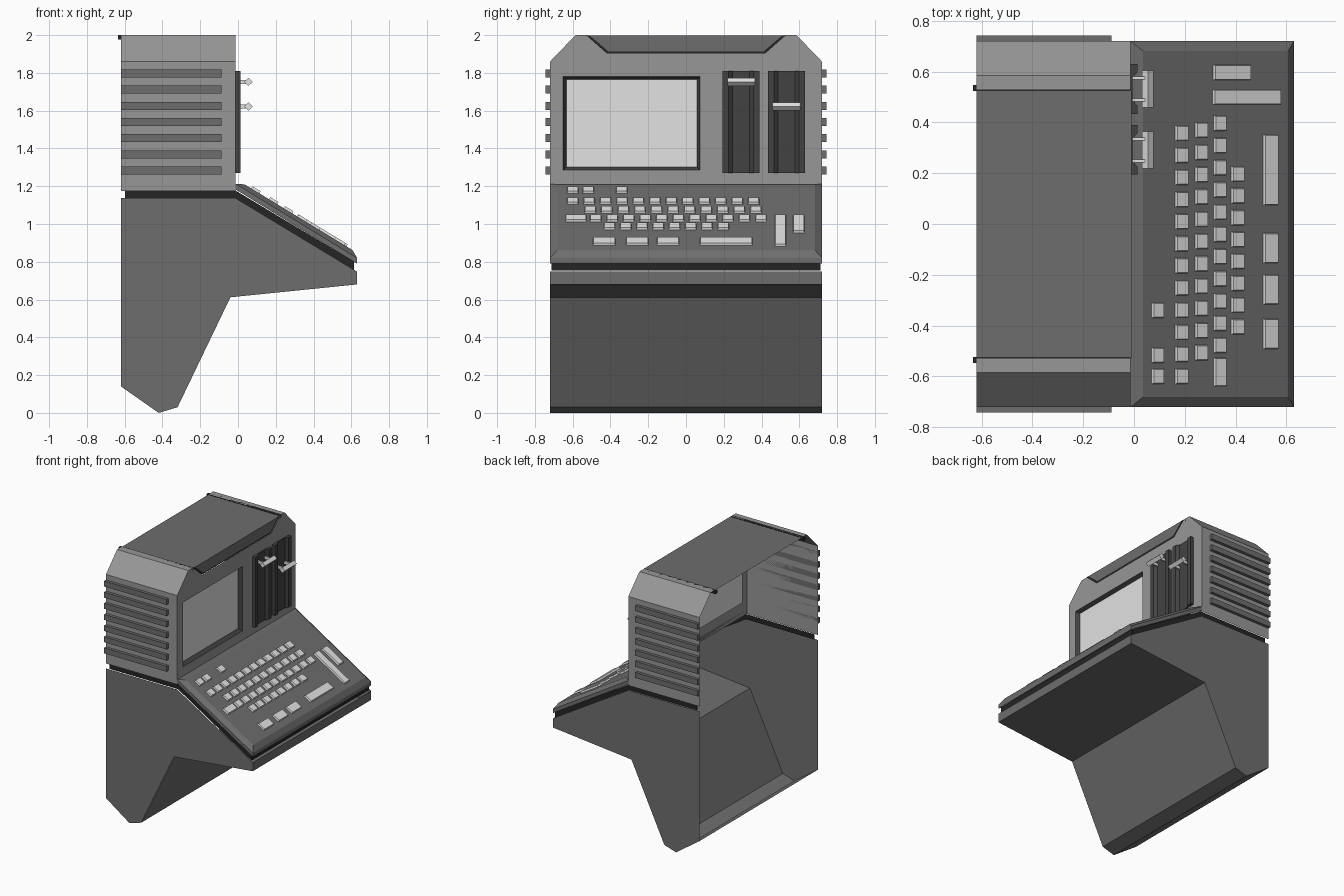
import bpy, bmesh
from mathutils import Vector

if "Cube" in bpy.data.objects:
    bpy.data.objects.remove(bpy.data.objects["Cube"])


def material(name, v):
    m = bpy.data.materials.new(name)
    m.diffuse_color = (v, v, v, 1)
    m.use_nodes = True
    m.node_tree.nodes["Principled BSDF"].inputs["Base Color"].default_value = m.diffuse_color
    return m


SHELL = material("mid grey shell", 0.31)
BODY = material("dark grey body", 0.155)
BAY = material("charcoal", 0.055)
TRIM = material("black trim", 0.018)
LIGHT = material("pale grey", 0.76)


def finish(bm, name, mat):
    bmesh.ops.remove_doubles(bm, verts=bm.verts, dist=1e-5)
    bmesh.ops.recalc_face_normals(bm, faces=bm.faces)
    me = bpy.data.meshes.new(name)
    bm.to_mesh(me)
    bm.free()
    me.materials.append(mat)
    ob = bpy.data.objects.new(name, me)
    bpy.context.collection.objects.link(ob)
    return ob


def face(bm, pts):
    return bm.faces.new([bm.verts.new(p) for p in pts])


def ribbon(bm, a, b):
    """Quads between two equally long open paths."""
    for i in range(len(a) - 1):
        face(bm, [a[i], a[i + 1], b[i + 1], b[i]])


def box(bm, x0, x1, y0, y1, z0, z1):
    lo = [(x0, y0), (x1, y0), (x1, y1), (x0, y1), (x0, y0)]
    a, b = [(x, y, z0) for x, y in lo], [(x, y, z1) for x, y in lo]
    ribbon(bm, a, b)
    face(bm, a[:4])
    face(bm, b[:4])


W = 0.72        # half width of the cabinet
XB = -0.62      # open back
XF = -0.013     # screen face

# Lower pedestal: hollow, open at the back
prof = [(XB, 0.14), (-0.42, 0), (-0.32, 0.03), (-0.04, 0.612), (0.63, 0.68), (0.63, 0.748)]
bm = bmesh.new()
ribbon(bm, [(x, -W, z) for x, z in prof], [(x, W, z) for x, z in prof])
for y in (-W, W):
    face(bm, [(x, y, z) for x, z in prof + [(XF, 1.137), (XB, 1.137)]])
finish(bm, "pedestal", BODY)

# Black recessed band between the pedestal and the upper parts
bm = bmesh.new()
for lo, hi in [(1.137, 1.177)]:
    def path(z, zf):
        w = W - 0.008
        return [(-0.597, -w, z), (XF, -w, z), (0.615, -w, zf),
                (0.615, w, zf), (XF, w, z), (-0.597, w, z)]
    ribbon(bm, path(lo, 0.755), path(hi, 0.8))
finish(bm, "recessed_band", TRIM)

# Upper shell: side walls, chamfers and front with a screen opening
bm = bmesh.new()
half = [(W, 1.175), (W, 1.86), (0.585, 2.0), (0.53, 2.0), (0.42, 1.903)]
for s in (-1, 1):
    ribbon(bm, [(XB, s * y, z) for y, z in half[:4]], [(XF, s * y, z) for y, z in half[:4]])
outer = [(y, z) for y, z in half] + [(-y, z) for y, z in reversed(half)]
hole = [(-0.65, 1.285), (0.075, 1.285), (0.075, 1.78), (-0.65, 1.78)]
edges = []
for loop in (outer, hole):
    vs = [bm.verts.new((XF, y, z)) for y, z in loop]
    edges += [bm.edges.new((vs[i], vs[(i + 1) % len(vs)])) for i in range(len(vs))]
res = bmesh.ops.triangle_fill(bm, edges=edges, use_beauty=True, normal=Vector((1, 0, 0)))
bmesh.ops.dissolve_limit(bm, angle_limit=0.01, verts=bm.verts, edges=bm.edges)
finish(bm, "upper_shell", SHELL)

# Screen bezel and glass, sunk into the opening
inner = [(-0.632, 1.303), (0.057, 1.303), (0.057, 1.765), (-0.632, 1.765)]
bm = bmesh.new()
ribbon(bm, [(XF, y, z) for y, z in hole + hole[:1]],
       [(-0.04, y, z) for y, z in inner + inner[:1]])
for f in bm.faces:
    if f.normal.x < 0:
        f.normal_flip()
finish(bm, "screen_bezel", BAY)
bm = bmesh.new()
face(bm, [(-0.04, y, z) for y, z in inner])
finish(bm, "screen", LIGHT)

# Top panel with trapezoid front lip, framed by black trim
bm = bmesh.new()
face(bm, [(XB, -0.53, 1.998), (-0.01, -0.53, 1.998), (-0.01, 0.53, 1.998), (XB, 0.53, 1.998)])
face(bm, [(-0.01, -0.51, 1.998), (-0.01, -0.41, 1.913), (-0.01, 0.41, 1.913), (-0.01, 0.51, 1.998)])
finish(bm, "top_panel", BODY)
bm = bmesh.new()
for s in (-1, 1):
    y0, y1 = sorted((s * 0.523, s * 0.548))
    box(bm, -0.635, XF, y0, y1, 1.978, 2.0)
face(bm, [(-0.017, -0.53, 1.997), (-0.017, -0.42, 1.903), (-0.017, 0.42, 1.903), (-0.017, 0.53, 1.997)])
finish(bm, "top_trim", TRIM)

# Side cooling ribs
bm = bmesh.new()
for i in range(7):
    z = 1.283 + 0.0857 * i
    for s in (-1, 1):
        y0, y1 = sorted((s * W, s * 0.743))
        box(bm, XB, -0.088, y0, y1, z - 0.021, z + 0.021)
finish(bm, "cooling_ribs", BODY)

# Drive bays with a groove, and a lever in each
bay = [(-0.098, XF), (-0.098, 0.013), (-0.066, 0.013), (-0.045, -0.005),
       (0.045, -0.005), (0.066, 0.013), (0.098, 0.013), (0.098, XF)]
for n, yc, zl in (("left", 0.292, 1.752), ("right", 0.532, 1.622)):
    bm = bmesh.new()
    a = [(x, yc + y, 1.27) for y, x in bay]
    b = [(x, y, 1.81) for x, y, z in a]
    ribbon(bm, a, b)
    face(bm, a)
    face(bm, b)
    finish(bm, n + "_drive_bay", BAY)
    bm = bmesh.new()
    dia = [(0.031, 0), (0.055, -0.022), (0.077, 0), (0.055, 0.022), (0.031, 0)]
    a = [(x, yc - 0.073, zl + z) for x, z in dia]
    b = [(x, yc + 0.073, zl + z) for x, z in dia]
    ribbon(bm, a, b)
    face(bm, a[:4])
    face(bm, b[:4])
    for s in (-1, 1):
        y = yc + s * 0.043
        box(bm, -0.005, 0.045, y - 0.006, y + 0.006, zl - 0.011, zl + 0.011)
    finish(bm, n + "_drive_lever", LIGHT)


# Sloped keyboard deck with bevelled rim
def rect(x0, x1, w, c, k):
    return [(x, y, c - k * x) for x, y in
            ((x0, -w), (x1, -w), (x1, w), (x0, w), (x0, -w))]


bm = bmesh.new()
low = rect(XF, 0.63, W, 1.175, 0.611)
rim = rect(XF, 0.63, W, 1.205, 0.611)
top = rect(0.035, 0.607, 0.682, 1.231, 0.609)
ribbon(bm, low, rim)
ribbon(bm, rim, top)
face(bm, top[:4])
finish(bm, "keyboard_deck", BODY)

# Keys: (x centre, x size, first y, last y, count, y size)
rows = [
    (0.092, 0.046, -0.60, -0.517, 2, 0.06), (0.092, 0.046, -0.34, -0.34, 1, 0.06),
    (0.186, 0.048, -0.60, 0.358, 12, 0.06),
    (0.264, 0.048, -0.507, 0.37, 11, 0.06),
    (0.337, 0.048, -0.478, 0.397, 11, 0.06), (0.337, 0.048, -0.583, -0.583, 1, 0.112),
    (0.407, 0.048, -0.405, 0.197, 8, 0.06),
    (0.537, 0.056, 0.213, 0.213, 1, 0.278), (0.537, 0.056, -0.433, -0.433, 1, 0.118),
    (0.537, 0.056, -0.258, -0.258, 1, 0.118), (0.537, 0.056, -0.095, -0.095, 1, 0.118),
    (0.384, 0.146, 0.597, 0.597, 1, 0.06), (0.443, 0.266, 0.5, 0.5, 1, 0.06),
]
bm = bmesh.new()
for xc, sx, ya, yb, n, sy in rows:
    for i in range(n):
        yc = ya + (yb - ya) * i / max(1, n - 1)
        loops = []
        for h, t in ((0, 0), (0.013, 0.003)):
            hx, hy = sx / 2 - t, sy / 2 - t
            loops.append([(xc + u * hx + 0.52 * h, yc + v * hy,
                           1.231 - 0.609 * (xc + u * hx) + 0.854 * h)
                          for u, v in ((-1, -1), (1, -1), (1, 1), (-1, 1), (-1, -1))])
        ribbon(bm, loops[0], loops[1])
        face(bm, loops[1][:4])
finish(bm, "keys", LIGHT)
